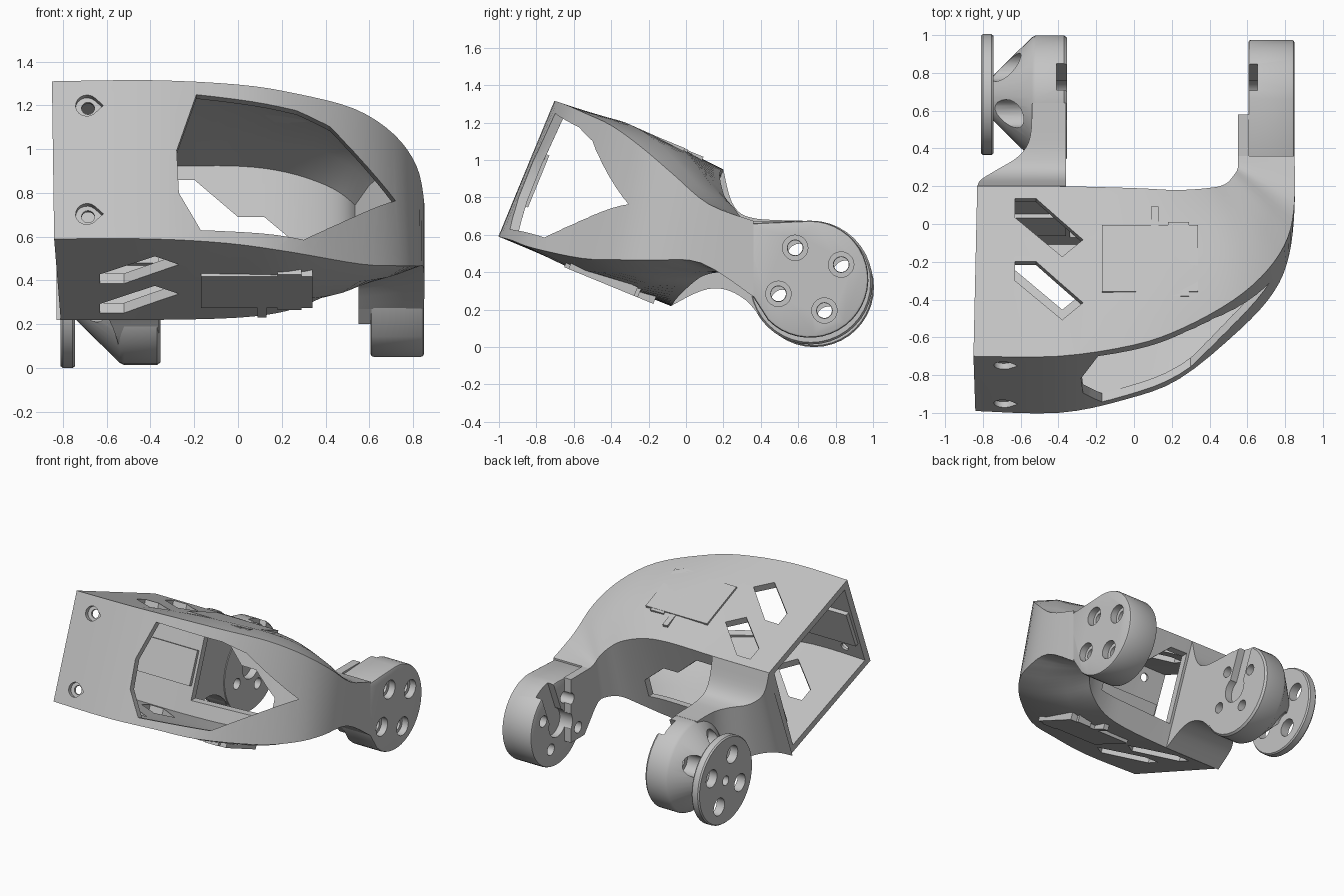
import bpy, bmesh, math
from mathutils import Vector

cube = bpy.data.objects.get("Cube")
if cube:
    bpy.data.objects.remove(cube, do_unlink=True)

grey = bpy.data.materials.new("light_grey")
grey.use_nodes = True
grey.diffuse_color = (0.55, 0.55, 0.55, 1)
grey.node_tree.nodes["Principled BSDF"].inputs["Base Color"].default_value = grey.diffuse_color

# Tilted frame of the housing: x across, u backwards, w upwards
ORIGIN = Vector((0, -.99, .59))
U, W = Vector((0, .925, -.38)), Vector((0, .38, .925))
HUB = (.662, .363)         # pivot centre of the arms (y, z)


def tilt(x, u, w):
    return ORIGIN + Vector((x, 0, 0)) + u * U + w * W


def loft(name, rings):
    """Closed solid through rings with equal point counts."""
    bm = bmesh.new()
    rows = [[bm.verts.new(p) for p in ring] for ring in rings]
    n = len(rows[0])
    for a, b in zip(rows, rows[1:]):
        for i in range(n):
            j = (i + 1) % n
            bm.faces.new((a[i], a[j], b[j], b[i]))
    bm.faces.new(rows[0])
    bm.faces.new(rows[-1][::-1])
    bmesh.ops.recalc_face_normals(bm, faces=bm.faces)
    mesh = bpy.data.meshes.new(name)
    bm.to_mesh(mesh)
    bm.free()
    mesh.materials.append(grey)
    ob = bpy.data.objects.new(name, mesh)
    bpy.context.collection.objects.link(ob)
    return ob


def plate(name, outline, w0, w1):
    return loft(name, [[tilt(x, u, w) for x, u in outline] for w in (w0, w1)])


def rect(x0, x1, u0, u1):
    return [(x0, u0), (x1, u0), (x1, u1), (x0, u1)]


def side_prism(name, outline, x0, x1):
    return loft(name, [[(x, y, z) for y, z in outline] for x in (x0, x1)])


def front_prism(name, outline, u0, u1):
    return loft(name, [[tilt(x, u, w) for x, w in outline] for u in (u0, u1)])


def circle(r, centre=HUB, n=32, start=0, end=2 * math.pi):
    return [(centre[0] + r * math.cos(start + (end - start) * i / n),
             centre[1] + r * math.sin(start + (end - start) * i / n)) for i in range(n)]


def turned(name, centre, stations):
    """Round part about the pivot axis from (x, radius) stations."""
    return loft(name, [[(x, y, z) for y, z in circle(r, centre, 40)] for x, r in stations])


def apply(ob, kind, **settings):
    mod = ob.modifiers.new(kind.title(), kind)
    for key, value in settings.items():
        setattr(mod, key, value)
    bpy.context.view_layer.objects.active = ob
    bpy.ops.object.modifier_apply(modifier=mod.name)


def cut(ob, *cutters):
    for c in cutters:
        apply(ob, 'BOOLEAN', operation='DIFFERENCE', solver='EXACT', object=c)
        bpy.data.objects.remove(c, do_unlink=True)


def smooth_path(keys, steps):
    """Catmull-Rom interpolation of key sections."""
    out = []
    for i in range(len(keys) - 1):
        quad = [keys[max(i - 1, 0)], keys[i], keys[i + 1], keys[min(i + 2, len(keys) - 1)]]
        for s in range(steps):
            t = s / steps
            out.append([.5 * (2 * b + t * (c - a) + t * t * (2 * a - 5 * b + 4 * c - d)
                              + t ** 3 * (3 * b - a - 3 * c + d))
                        for a, b, c, d in zip(*quad)])
    return out + [keys[-1]]


def inset(ring, t):
    out = []
    for i, p in enumerate(ring):
        a, b = ring[i - 1] - p, ring[(i + 1) % len(ring)] - p
        out.append(p + t * (a.normalized() + b.normalized()))
    return out


def crowned(ring, rise):
    """Section with its roof and floor edges bowed outwards."""
    ft, fb, bb, bt = ring
    floor = [fb.lerp(bb, t) - W * rise * .7 for t in (.3, .7)]
    roof = [bt.lerp(ft, t) + W * rise for t in (.3, .7)]
    return [ft, fb, *floor, bb, bt, *roof]


# Housing shell: front top, front bottom, back bottom, back top, crown of roof
keys = [
    ((-.85, -.70, 1.31), (-.84, -.99, .59), (-.81, -.08, .22), (-.83, .20, .95), 0),
    ((-.40, -.70, 1.315), (-.40, -1.0, .59), (-.38, -.08, .22), (-.40, .20, .95), .003),
    ((.00, -.64, 1.295), (-.05, -.93, .57), (.00, -.07, .23), (.00, .19, .95), .025),
    ((.26, -.55, 1.255), (.24, -.82, .53), (.22, -.05, .26), (.22, .18, .92), .045),
    ((.53, -.40, 1.185), (.56, -.56, .475), (.38, .01, .32), (.39, .19, .86), .052),
    ((.71, -.24, 1.07), (.74, -.36, .467), (.48, .09, .38), (.48, .21, .80), .047),
    ((.815, -.07, .925), (.82, -.17, .465), (.53, .19, .40), (.53, .26, .74), .026),
    ((.85, .12, .765), (.85, .08, .45), (.55, .26, .38), (.55, .30, .69), .005),
    ((.85, .36, .675), (.85, .36, .27), (.55, .36, .27), (.55, .36, .675), 0),
]
sections = smooth_path([[Vector(p) for p in k[:4]] + [k[4]] for k in keys], 4)
housing = loft("housing", [crowned(s[:4], s[4]) for s in sections])
hollow = [crowned(inset(s[:4], .05), s[4]) for s in sections[:23]]
hollow.insert(0, [p - Vector((.2, 0, 0)) for p in hollow[0]])
cut(housing, loft("cavity", hollow))

# Front window
window = [(-.19, .72), (.27, .70), (.42, .66), (.72, .42), (.3, .085),
          (-.17, .055), (-.27, .23), (-.28, .44)]
cut(housing, front_prism("window_cut", window, -.3, .74))

# Back opening between the arms
back_gap = [(-.34, .86), (-.2, .86), (0, .69), (.12, .69), (.3, .54), (.3, .40), (-.34, .38)]
cut(housing, loft("back_cut", [[(x, y, z) for x, z in back_gap] for y in (-.12, .4)]))

# Slanted slots through roof and floor
slot = [(-.63, .535), (-.52, .535), (-.27, .295), (-.38, .2), (-.63, .425)]
for shift in (0, .36):
    cut(housing, plate("slot_cut", [(x, u + shift) for x, u in slot], -.2, 1))

# Screw holes with teardrop countersinks in the front wall
for w in (.12, .655):
    seat = circle(.052, (-.69, w), 14, math.pi / 4, math.pi * 1.8) + [(-.615, w)]
    cut(housing, front_prism("screw_cut", circle(.03, (-.685, w), 16), -.1, .2),
        front_prism("screw_seat_cut", seat, -.1, .025))

# Thickened pads along the inside of the front and back walls
plate("front_wall_pad", rect(-.82, -.3, .045, .075), .2, .5)
plate("back_wall_pad", rect(-.8, -.36, .9, .94), .25, .5)

# Raised covers on roof and floor
for side, shift, w0, w1 in (("roof", -.02, .765, .812), ("floor", .03, -.022, .03)):
    for part, x0, x1, u0, u1, drop in (("cover", -.17, .34, .37, .75, 0), ("cover_tab", .09, .13, .74, .86, .005),
                                       ("cover_lid", .18, .29, .345, .77, .002)):
        plate(side + "_" + part, rect(x0, x1, u0 + shift, u1 + shift), w0, w1 - drop)


# Arm pivots
def bolt_holes(r, x0, x1, centre=HUB):
    angles = [math.radians(25 + 90 * k) for k in range(4)]
    return [side_prism("bolt_cut", circle(r, (centre[0] + .185 * math.cos(a),
                                              centre[1] + .185 * math.sin(a)), 20), x0, x1) for a in angles]


def horn_recess(x0, x1):
    h = Vector((0, *HUB))
    bar = [h + U * a + W * b for a, b in ((-.075, 0), (.075, 0), (.075, .5), (-.075, .5))]
    return [side_prism("recess_cut", circle(.1), x0, x1),
            side_prism("recess_bar_cut", [(p.y, p.z) for p in bar], x0, x1)]


# Plain arm: pivot with its root buried in the housing neck
pivot_outline = [(.30, .66)] + circle(.313, HUB, 28, math.pi / 2, -math.pi * .8) + [(.30, .36)]
right_pivot = side_prism("plain_arm_pivot", pivot_outline, .605, .85)
apply(right_pivot, 'BEVEL', width=.015, segments=2, limit_method='ANGLE', angle_limit=1)
cut(right_pivot, *bolt_holes(.042, .5, .95), *bolt_holes(.068, .8, .95), *horn_recess(.5, .655))
neck_pad = side_prism("plain_arm_pad", [(.36, .675), (.58, .675), (.58, .2), (.42, .2), (.36, .27)], .55, .61)
cut(neck_pad, *bolt_holes(.042, .5, .7), *horn_recess(.5, .7))

# Flanged arm: flowing neck, pivot, flared hub and outer disc
neck = [(-.83, -.08, .22, .20, .95), (-.81, .08, .30, .235, .80), (-.73, .20, .31, .285, .72),
        (-.61, .32, .25, .36, .69), (-.55, .44, .12, .46, .68), (-.54, .6, .03, .64, .675)]
rings = [[Vector((x, y0, z0)), Vector((x, y1, z1)), Vector((-.36, y1, z1)), Vector((-.36, y0, z0))]
         for x, y0, z0, y1, z1 in neck]
left_neck = loft("flanged_arm_neck", smooth_path(rings, 4))
left_pivot = turned("flanged_arm_pivot", (.667, .345), [(-.75, .115), (-.72, .145), (-.54, .322), (-.52, .331),
                                                        (-.37, .331), (-.355, .32)])
for part in (left_neck, left_pivot):
    cut(part, *bolt_holes(.04, -.9, -.2), *bolt_holes(.075, -.9, -.54), *horn_recess(-.41, -.3))
disc_centre = (.685, .32)
flange = turned("flange_disc", disc_centre, [(-.81, .312), (-.80, .32), (-.755, .32), (-.745, .312)])
cut(flange, *bolt_holes(.065, -.9, -.7, disc_centre),
    side_prism("axle_cut", circle(.035, disc_centre), -.9, -.7))

# Smooth shading with sharp edges kept
bpy.ops.object.select_all(action='DESELECT')
for ob in bpy.context.scene.objects:
    if ob.type == 'MESH' and ob.data.materials and ob.data.materials[0] == grey:
        ob.select_set(True)
        bpy.context.view_layer.objects.active = ob
bpy.ops.object.shade_smooth_by_angle(angle=math.radians(32))
